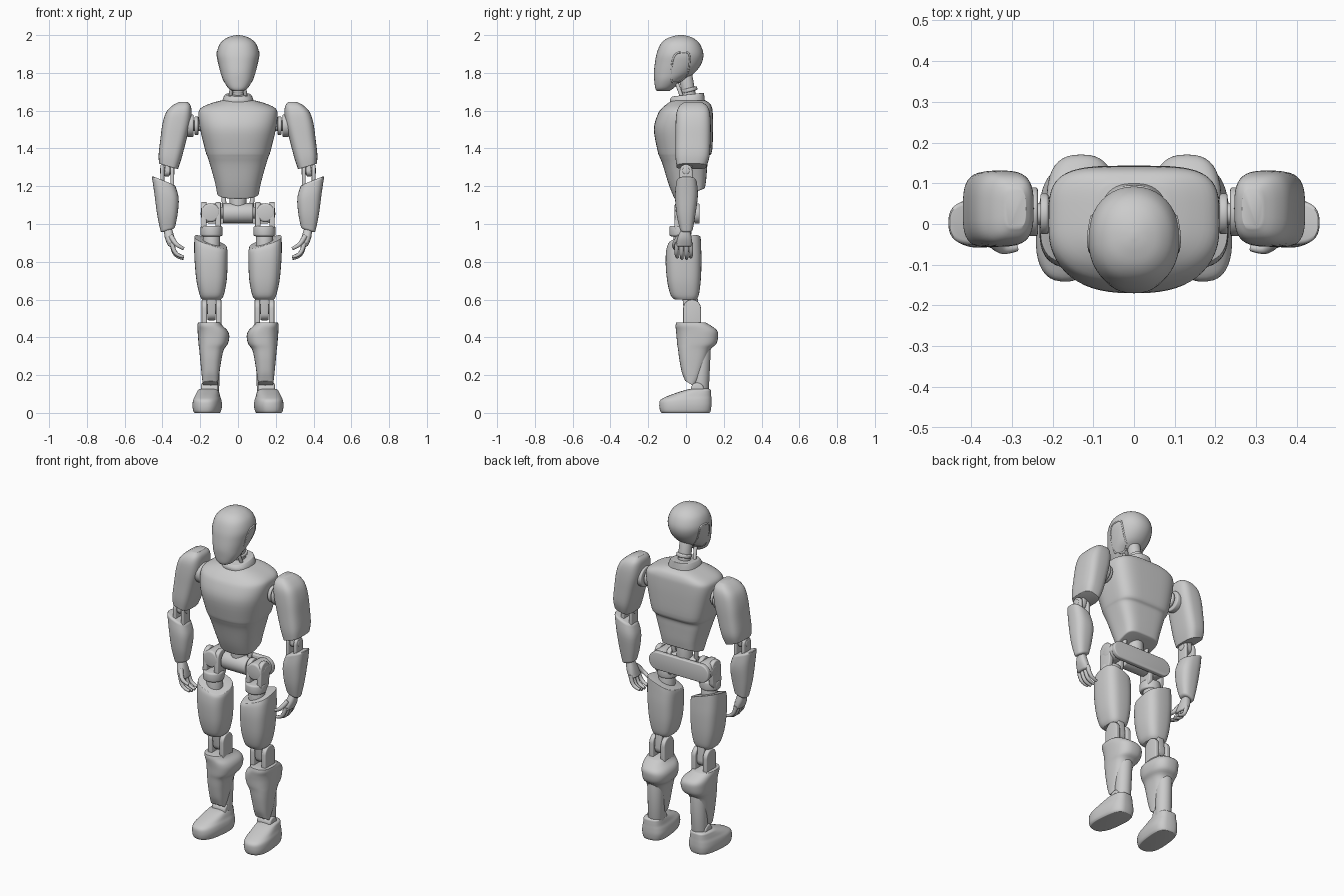
import bpy, bmesh
from math import sin, cos, pi, radians
from mathutils import Vector, Matrix
from mathutils.bvhtree import BVHTree

if "Cube" in bpy.data.objects:
    bpy.data.objects.remove(bpy.data.objects["Cube"])

grey = bpy.data.materials.new("light_grey")
grey.use_nodes = True
GREY = (0.6, 0.6, 0.6, 1)
grey.diffuse_color = GREY
grey.node_tree.nodes["Principled BSDF"].inputs["Base Color"].default_value = GREY


def link(name, data):
    ob = bpy.data.objects.new(name, data)
    data.materials.append(grey)
    bpy.context.collection.objects.link(ob)
    return ob


def finish(name, bm, bevel):
    bmesh.ops.recalc_face_normals(bm, faces=bm.faces)
    if bevel:
        sharp = [e for e in bm.edges if e.calc_face_angle(0) > radians(40)]
        bmesh.ops.bevel(bm, geom=sharp, offset=bevel, segments=3, profile=0.5,
                        affect='EDGES', clamp_overlap=True)
    me = bpy.data.meshes.new(name)
    bm.to_mesh(me)
    bm.free()
    me.polygons.foreach_set("use_smooth", [True] * len(me.polygons))
    me.set_sharp_from_angle(angle=radians(38))
    return link(name, me)


def pair(ob):
    """Name the +x part left and add its mirrored right twin."""
    name = ob.name
    twin = ob.copy()
    twin.data = ob.data.copy()
    twin.data.transform(Matrix.Scale(-1, 4, (1, 0, 0)))
    if isinstance(twin.data, bpy.types.Mesh):
        twin.data.flip_normals()
    ob.name, twin.name = "left_" + name, "right_" + name
    bpy.context.collection.objects.link(twin)


def loft(name, rings, front=2.5, back=2.5, bevel=0.008, steps=4, seg=40):
    """Skin rounded-box rings (z, x0, x1, y0, y1, tilt_x, tilt_y), smoothly blended."""
    keys = [tuple(r) + (0,) * (7 - len(r)) for r in rings]
    blend = []
    for i in range(len(keys) - 1):
        a, b, c, d = (keys[max(i - 1, 0)], keys[i], keys[i + 1],
                      keys[min(i + 2, len(keys) - 1)])
        for k in range(steps):
            t = k / steps
            blend.append([q + t / 2 * (r - p + t * (2*p - 5*q + 4*r - s + t * (3*(q - r) + s - p)))
                          for p, q, r, s in zip(a, b, c, d)])
    blend.append(keys[-1])
    bm = bmesh.new()
    loops = []
    for z, x0, x1, y0, y1, tx, ty in blend:
        loop = []
        for k in range(seg):
            c, s = cos(2 * pi * k / seg), sin(2 * pi * k / seg)
            n = 2 / (back if s > 0 else front)
            dx = (x1 - x0) / 2 * abs(c) ** n * (1 if c > 0 else -1)
            dy = (y1 - y0) / 2 * abs(s) ** n * (1 if s > 0 else -1)
            loop.append(bm.verts.new(((x0 + x1) / 2 + dx, (y0 + y1) / 2 + dy,
                                      z + tx * dx + ty * dy)))
        loops.append(loop)
    for lo, hi in zip(loops, loops[1:]):
        for k in range(seg):
            j = (k + 1) % seg
            bm.faces.new((lo[k], lo[j], hi[j], hi[k]))
    bm.faces.new(loops[0])
    bm.faces.new(loops[-1])
    return finish(name, bm, bevel)


def rod(name, a, b, r, bevel=0.006):
    a, b = Vector(a), Vector(b)
    bm = bmesh.new()
    m = Matrix.Translation((a + b) / 2) @ (b - a).to_track_quat('Z', 'Y').to_matrix().to_4x4()
    bmesh.ops.create_cone(bm, cap_ends=True, segments=32, radius1=r, radius2=r,
                          depth=(b - a).length, matrix=m)
    return finish(name, bm, bevel)


def link_plate(name, a, b, r, axis, half, bevel=0.006):
    """Plate with round ends at a and b, given thickness along axis."""
    a, b, n = Vector(a), Vector(b), Vector(axis)
    d = (b - a).normalized()
    u = n.cross(d)
    out = []
    for end, start in ((b, -pi / 2), (a, pi / 2)):
        for k in range(15):
            t = start + pi * k / 14
            out.append(end + r * (cos(t) * d + sin(t) * u))
    bm = bmesh.new()
    lo = [bm.verts.new(p - n * half) for p in out]
    hi = [bm.verts.new(p + n * half) for p in out]
    bm.faces.new(lo)
    bm.faces.new(hi)
    for k in range(len(out)):
        j = (k + 1) % len(out)
        bm.faces.new((lo[k], lo[j], hi[j], hi[k]))
    return finish(name, bm, bevel)


def tube(name, pts, r, taper=1.0, closed=False):
    cu = bpy.data.curves.new(name, 'CURVE')
    cu.dimensions = '3D'
    cu.bevel_depth, cu.bevel_resolution, cu.use_fill_caps = r, 3, True
    sp = cu.splines.new('NURBS')
    sp.points.add(len(pts) - 1)
    for i, p in enumerate(pts):
        sp.points[i].co = (*p, 1)
        sp.points[i].radius = 1 + (taper - 1) * i / (len(pts) - 1)
    sp.order_u, sp.resolution_u = 3, 5
    sp.use_cyclic_u, sp.use_endpoint_u = closed, not closed
    return link(name, cu)


def centred(rows):
    return [(r[0], -r[1], *r[1:]) for r in rows]


X, Y = (1, 0, 0), (0, 1, 0)

# Head with ear panel rims
head = loft("head", centred([
    (1.705, .03, -.155, -.085), (1.72, .052, -.163, -.065), (1.76, .077, -.168, -.015),
    (1.80, .092, -.17, .045), (1.85, .105, -.165, .082), (1.90, .112, -.156, .092),
    (1.95, .098, -.136, .075), (1.98, .069, -.105, .045), (1.995, .034, -.065, .01),
    (2.0, .006, -.035, -.02)]), front=2.3, back=2.1)
tree = BVHTree.FromPolygons([v.co for v in head.data.vertices],
                            [p.vertices[:] for p in head.data.polygons])
corners = [(-.08, 1.76), (-.075, 1.86), (-.055, 1.905), (-.02, 1.91), (.015, 1.908),
           (.02, 1.88), (.015, 1.82), (.0, 1.78), (-.03, 1.755), (-.065, 1.748)]
rim = []
for y, z in corners:
    hit = tree.ray_cast(Vector((1, y, z)), Vector((-1, 0, 0)))[0]
    if hit:
        rim.append(hit)
pair(tube("ear_panel_rim", rim, .005, closed=True))

# Neck and collar
rod("neck", (0, .025, 1.63), (0, -.005, 1.80), .036)
rod("neck_ring", (0, .02, 1.70), (0, .015, 1.72), .043)
pair(rod("neck_strut", (.045, -.01, 1.64), (.03, -.05, 1.75), .01, .003))
loft("collar", centred([(1.645, .085, -.085, .1, 0, .06), (1.668, .078, -.085, .097, 0, .1),
                        (1.685, .068, -.075, .095, 0, .12)]))

# Torso shell and waist
loft("torso", centred([
    (1.16, .11, -.06, .10, 0, .35), (1.22, .122, -.09, .107, 0, .15), (1.31, .147, -.122, .113),
    (1.355, .161, -.14, .118), (1.385, .172, -.15, .138), (1.5, .2, -.17, .143),
    (1.58, .21, -.15, .142), (1.615, .195, -.125, .138), (1.64, .14, -.095, .125),
    (1.655, .085, -.07, .1)]), front=2.5, back=4, bevel=.006, seg=56)
rod("waist_column", (0, .01, 1.04), (0, .01, 1.2), .045)
pair(rod("waist_strut", (.07, .0, 1.06), (.08, .02, 1.2), .012, .003))

# Pelvis
rod("pelvis_core", (-.08, 0, 1.057), (.08, 0, 1.057), .053)
link_plate("pelvis_back_plate", (-.145, .058, 1.055), (.145, .058, 1.055), .053, Y, .014)

# Hips
pair(rod("hip_pivot", (.145, -.06, 1.06), (.145, .05, 1.06), .05, .012))
pair(rod("hip_axle", (.07, 0, 1.06), (.195, 0, 1.06), .03))
for i, x in enumerate((.105, .18)):
    pair(link_plate(f"hip_fork_{i}", (x, -.015, 1.075), (x, -.02, .99), .042, X, .014))
pair(rod("hip_ring", (.14, -.03, .935), (.14, -.03, .99), .058, .01))
pair(rod("thigh_core", (.14, -.02, .80), (.14, -.02, .94), .045))

# Thigh shell
pair(loft("thigh", [
    (.6, .09, .19, -.06, .055), (.625, .075, .203, -.082, .068), (.7, .06, .22, -.1, .078),
    (.8, .055, .23, -.108, .082, .1), (.87, .055, .232, -.104, .08, .2, .08),
    (.905, .06, .23, -.095, .078, .33, .2)], front=2.8, back=3, bevel=.012))

# Knee
pair(link_plate("knee_tongue", (.14, .02, .62), (.14, .03, .53), .04, X, .022))
for i, x in enumerate((.102, .178)):
    pair(link_plate(f"knee_lug_{i}", (x, .032, .46), (x, .032, .553), .047, X, .014))
pair(rod("knee_axle", (.095, .032, .55), (.185, .032, .55), .026))

# Shin shell with calf bulge, rear tube and ankle
pair(loft("shin", [
    (.155, .108, .187, -.005, .045, 0, -.6), (.2, .1, .192, -.022, .075, 0, -.3),
    (.28, .088, .2, -.035, .108), (.335, .075, .205, -.042, .128), (.365, .054, .209, -.047, .16),
    (.405, .046, .212, -.05, .17), (.435, .055, .214, -.053, .165), (.46, .08, .215, -.055, .135),
    (.478, .092, .212, -.052, .105)], front=2.6, back=2.6))
pair(rod("shin_tube", (.145, .075, .10), (.14, .088, .38), .045))
pair(rod("ankle", (.105, .06, .125), (.195, .06, .125), .035, .01))

# Foot, turned out slightly
foot = loft("foot", [
    (0, .1, .228, -.13, .125), (.012, .093, .235, -.138, .13), (.04, .088, .238, -.142, .134),
    (.068, .092, .235, -.136, .134), (.088, .1, .228, -.1, .133), (.108, .106, .222, -.045, .132),
    (.122, .112, .216, .0, .13), (.128, .125, .2, .03, .12)], front=2.5, back=3.2)
pivot = Matrix.Translation((.163, 0, 0))
foot.data.transform(pivot @ Matrix.Rotation(radians(6), 4, 'Z') @ pivot.inverted())
pair(foot)

# Shoulder joint
pair(rod("shoulder_axle", (.17, .025, 1.52), (.3, .025, 1.52), .027))
pair(rod("shoulder_disc", (.21, .025, 1.52), (.23, .025, 1.52), .05))
pair(rod("shoulder_cap", (.236, .03, 1.52), (.27, .03, 1.52), .06))

# Upper arm
pair(loft("upper_arm", [
    (1.305, .318, .418, -.05, .108, .3), (1.36, .298, .42, -.056, .125, .15),
    (1.45, .272, .411, -.056, .13), (1.53, .252, .4, -.055, .131), (1.59, .246, .381, -.05, .126),
    (1.625, .25, .35, -.035, .112), (1.645, .265, .315, -.01, .085)],
    front=3.2, back=3.2, bevel=.012))

# Elbow
pair(link_plate("elbow_tongue", (.37, .01, 1.34), (.374, 0, 1.28), .028, X, .014))
for i, x in enumerate((.348, .4)):
    pair(link_plate(f"elbow_lug_{i}", (x, 0, 1.19), (x, 0, 1.282), .034, X, .01))
pair(rod("elbow_axle", (.335, 0, 1.282), (.412, 0, 1.282), .02))

# Forearm
pair(loft("forearm", [
    (.965, .335, .408, -.03, .035, -.3), (1.05, .32, .428, -.05, .05),
    (1.15, .314, .443, -.058, .063, .2), (1.23, .333, .457, -.05, .056, .4)],
    front=2.6, back=2.6, bevel=.01))

# Hand with curled fingers and thumb
pair(loft("palm", [(.975, .35, .392, -.025, .02), (.925, .335, .387, -.045, .03),
                   (.88, .325, .368, -.053, .033)], bevel=.01))
for i, y in enumerate((-.046, -.021, .003, .025)):
    drop = .008 * (i in (1, 2))
    pair(tube(f"finger_{i}", [(.35, y, .90), (.343, y * 1.1, .862 - drop),
                              (.318, y * 1.1, .832 - drop), (.288, y, .826 - drop)], .013, .65))
pair(tube("thumb", [(.355, -.035, .935), (.335, -.06, .90), (.31, -.064, .88),
                    (.288, -.058, .87)], .014, .65))
